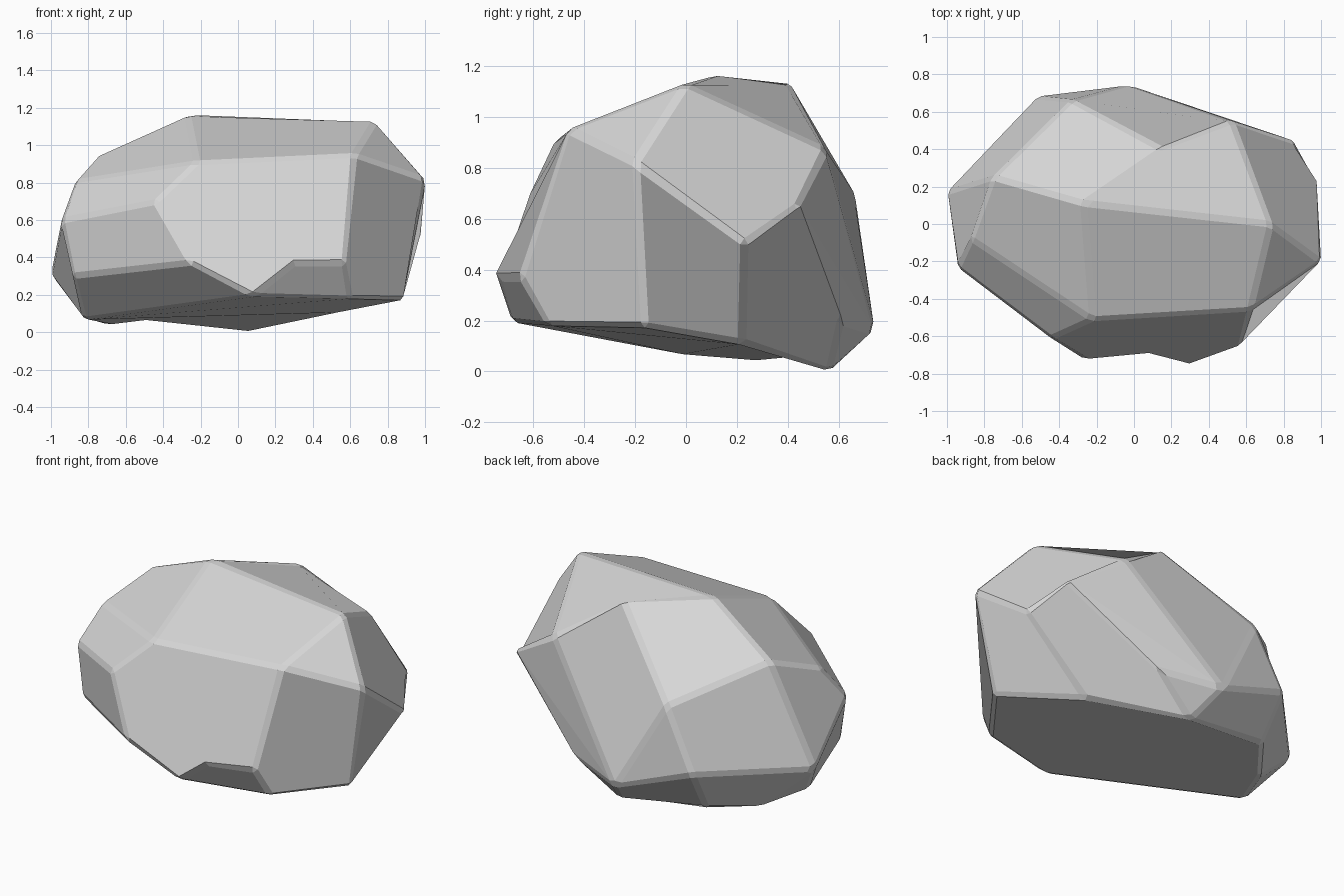
import bpy, bmesh
from mathutils import Vector

cube = bpy.data.objects.get("Cube")
if cube:
    bpy.data.objects.remove(cube, do_unlink=True)

# One stone colour
stone = bpy.data.materials.new("stone_grey")
stone.use_nodes = True
colour = (0.68, 0.68, 0.68, 1)
stone.diffuse_color = colour
stone.node_tree.nodes["Principled BSDF"].inputs["Base Color"].default_value = colour

# Named corners of the boulder, by height band
corners = dict(
    # crown
    A=(-.27, .11, 1.16), B=(.73, 0, 1.13), D=(.15, .4, 1.14), E=(-.75, .25, .94),
    # shoulder
    N=(-.22, -.51, .91), O=(.62, -.46, .95), T=(1, -.2, .82), F=(.52, .55, .87),
    C=(-.33, .66, .71), G=(-.87, -.08, .81),
    # waist
    P=(-.44, -.61, .7), t=(-.94, -.23, .6), f=(.98, .23, .5), L=(.86, .44, .66),
    # skirt
    Q=(-.25, -.73, .37), R=(.3, -.73, .37), S=(.57, -.65, .37), H=(-.88, -.26, .3),
    l=(-1, .17, .31), m=(-.52, .68, .34), M=(-.03, .74, .16), Y=(.33, .61, .2),
    # foot
    U=(.08, -.68, .195), V=(.6, -.54, .18), W=(.89, -.16, .175), X=(.54, .22, .115),
    I=(-.82, -.02, .07), J=(-.68, .28, .03), Z=(-.5, .52, .075), K=(.06, .56, 0))

# Broad facets, each named by the corners around it
facets = ("UVWXKZJI RSVU NOSRUQP OTWVS TfXW BTfLF ABDF AECD AEGN ABON BOT "
          "fXKYL DFYMC CmlE EGtl NGtP PtHQ HQUI tlIH lJZm MKZm").split()

# Convex shell
centre = Vector((0, 0, .57))
bm = bmesh.new()
verts = {k: bm.verts.new(centre + (Vector(p) - centre) * 1.004)
         for k, p in corners.items()}
bmesh.ops.convex_hull(bm, input=bm.verts[:])
bmesh.ops.delete(bm, geom=[v for v in bm.verts if not v.link_faces], context='VERTS')
verts = {k: v for k, v in verts.items() if v.is_valid}

# Merge the shell's triangles into the broad facets
for facet in facets:
    ring = {verts[k] for k in facet if k in verts}
    part = [f for f in bm.faces if ring.issuperset(f.verts)]
    if len(part) > 1:
        bmesh.ops.dissolve_faces(bm, faces=part, use_verts=False)
bmesh.ops.recalc_face_normals(bm, faces=bm.faces[:])

mesh = bpy.data.meshes.new("boulder")
bm.to_mesh(mesh)
bm.free()
mesh.materials.append(stone)
boulder = bpy.data.objects.new("boulder", mesh)
bpy.context.collection.objects.link(boulder)

# Worn edges
bevel = boulder.modifiers.new("worn_edges", 'BEVEL')
bevel.width = .02
bevel.segments = 1
bevel.limit_method = 'ANGLE'
bevel.angle_limit = .16
